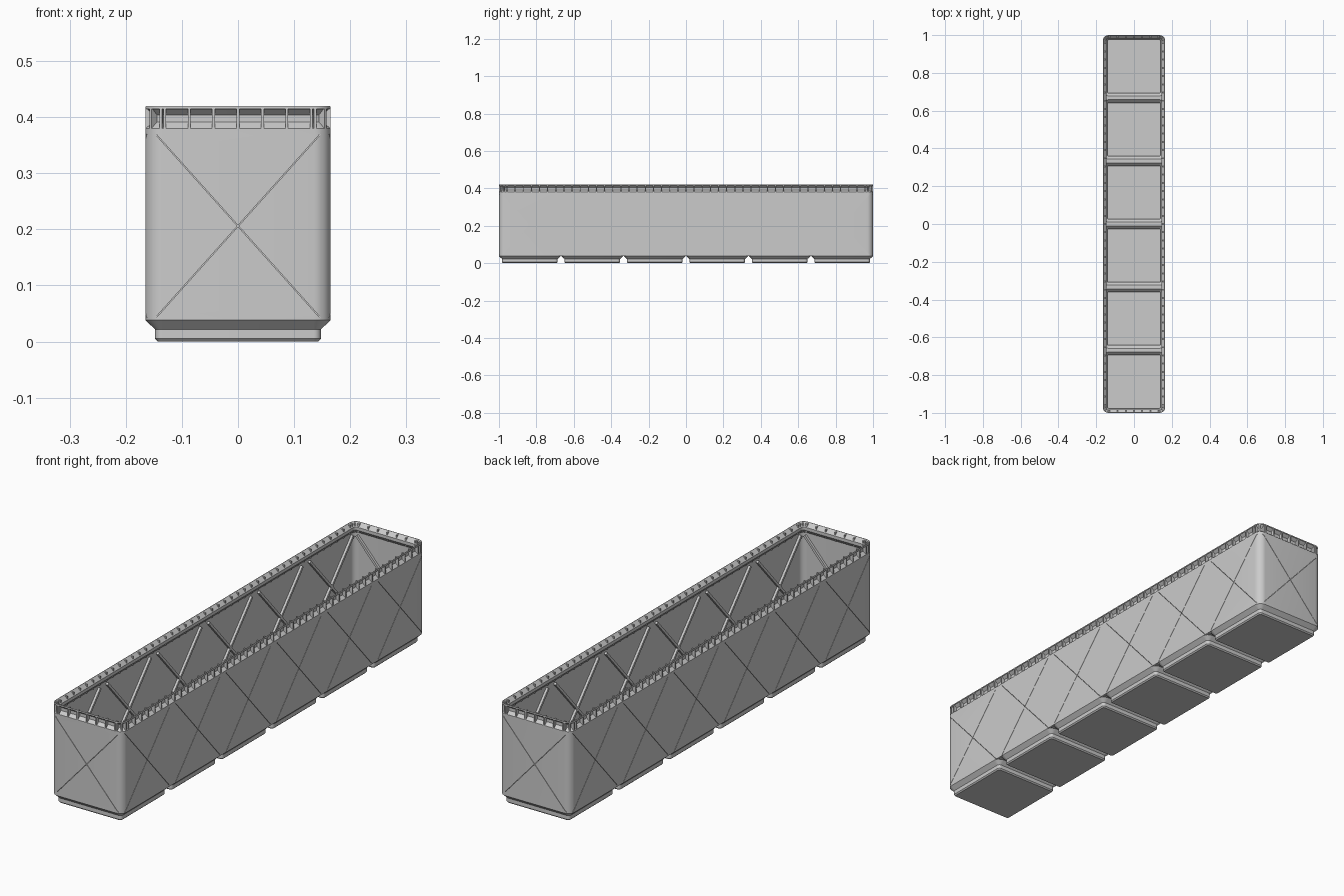
import bpy, bmesh, math
from mathutils import Matrix, Vector

if "Cube" in bpy.data.objects:
    bpy.data.objects.remove(bpy.data.objects["Cube"])

HX, HY, R = 0.165, 1.0, 0.03      # outer half sizes and corner radius
PITCH = 0.334
CELLS = [(i - 2.5) * PITCH for i in range(6)]

gray = bpy.data.materials.new("plain gray")
gray.diffuse_color = (0.6, 0.6, 0.6, 1)
gray.use_nodes = True
gray.node_tree.nodes["Principled BSDF"].inputs["Base Color"].default_value = gray.diffuse_color


def finish(name, bm, smooth=True):
    bmesh.ops.recalc_face_normals(bm, faces=bm.faces)
    me = bpy.data.meshes.new(name)
    bm.to_mesh(me)
    bm.free()
    me.materials.append(gray)
    ob = bpy.data.objects.new(name, me)
    bpy.context.collection.objects.link(ob)
    if smooth:
        bpy.ops.object.select_all(action='DESELECT')
        ob.select_set(True)
        bpy.context.view_layer.objects.active = ob
        bpy.ops.object.shade_smooth_by_angle(angle=math.radians(25))
    return ob


def ring(bm, hx, hy, inset, z, cy=0.0, n=8):
    """Rounded rectangle loop of vertices, moved inward by inset."""
    r = max(R - inset, 0.003)
    ax, ay = hx - inset - r, hy - inset - r
    out = []
    for q, (sx, sy) in enumerate([(1, 1), (-1, 1), (-1, -1), (1, -1)]):
        for k in range(n + 1):
            a = (q + k / n) * math.pi / 2
            out.append(bm.verts.new((sx * ax + r * math.cos(a),
                                     cy + sy * ay + r * math.sin(a), z)))
    return out


def loft(bm, hx, hy, profile, cy=0.0, closed=False):
    rings = [ring(bm, hx, hy, i, z, cy) for i, z in profile]
    pairs = list(zip(rings, rings[1:]))
    if closed:
        pairs.append((rings[-1], rings[0]))
    else:
        bm.faces.new(rings[0])
        bm.faces.new(rings[-1])
    for a, b in pairs:
        m = len(a)
        for i in range(m):
            j = (i + 1) % m
            bm.faces.new((a[i], a[j], b[j], b[i]))


def box(bm, center, size, rot=Matrix()):
    mat = Matrix.Translation(Vector(center)) @ rot @ Matrix.Diagonal((*size, 1))
    bmesh.ops.create_cube(bm, size=1, matrix=mat)


def braces(bm, sign, depth_in, depth_out, width, length):
    """One diagonal per wall panel, from depth_in to depth_out inside the wall."""
    thick, mid = depth_in - depth_out, (depth_in + depth_out) / 2
    ang = sign * math.atan2(0.328, 0.294)
    for s in (-1, 1):
        for cy in CELLS:
            box(bm, (s * (HX - mid), cy, 0.206), (thick, length, width),
                Matrix.Rotation(ang, 4, 'X'))
        box(bm, (0, s * (HY - mid), 0.206), (length, thick, width),
            Matrix.Rotation(ang, 4, 'Y'))


# Thin wall with the stacking lip folded inward at the top
bm = bmesh.new()
loft(bm, HX, HY, [(0, 0.038), (0, 0.380), (0.014, 0.391), (0.014, 0.404),
                  (0.003, 0.414), (0, 0.4145), (0, 0.418), (0.001, 0.42),
                  (0.003, 0.42), (0.019, 0.404), (0.019, 0.391),
                  (0.006, 0.376), (0.006, 0.040)], closed=True)
wall = finish("bin_wall", bm)

# Hairline diagonal slits on the outside of each wall panel
for sign in (-1, 1):
    bm = bmesh.new()
    braces(bm, sign, 0.0045, -0.01, 0.0015, 0.44)
    cutter = finish("slit_cutter", bm, False)
    cutter.hide_render = True
    cutter.hide_viewport = True
    mod = wall.modifiers.new("slits", 'BOOLEAN')
    mod.operation, mod.solver, mod.object = 'DIFFERENCE', 'EXACT', cutter

# Diagonal stiffening ribs on the inside
bm = bmesh.new()
for sign in (-1, 1):
    braces(bm, sign, 0.016, 0.0052, 0.010, 0.428)
finish("inner_cross_ribs", bm, False)

# Small upright ribs under the lip
bm = bmesh.new()
STEP, Z, H, D = 0.0435, 0.3985, 0.037, 0.016
for s in (-1, 1):
    for k in range(-3, 4):
        box(bm, (k * STEP, s * (HY - D / 2), Z), (0.005, D, H))
    for k in range(-22, 23):
        box(bm, (s * (HX - D / 2), k * STEP, Z), (D, 0.005, H))
    for t in (-1, 1):
        for a in (5, 45, 85):
            rad = math.radians(a)
            d = R - D / 2
            box(bm, (s * (HX - R + d * math.cos(rad)),
                     t * (HY - R + d * math.sin(rad)), Z), (D, 0.005, H),
                Matrix.Rotation(s * t * rad, 4, 'Z'))
finish("lip_ribs", bm, False)

# Six hollow stepped feet
bm = bmesh.new()
for cy in CELLS:
    loft(bm, HX, HX, [(0.0245, 0.008), (0.0245, 0.026), (0.008, 0.043),
                      (0.004, 0.043), (0, 0.038), (0.0175, 0.0215),
                      (0.0175, 0.005), (0.0225, 0)], cy)
finish("feet", bm)

# Low ridges joining neighbouring feet
bm = bmesh.new()
for i in range(5):
    box(bm, (0, (i - 2) * PITCH, 0.0405), (0.322, 0.018, 0.006))
finish("floor_ridges", bm, False)
